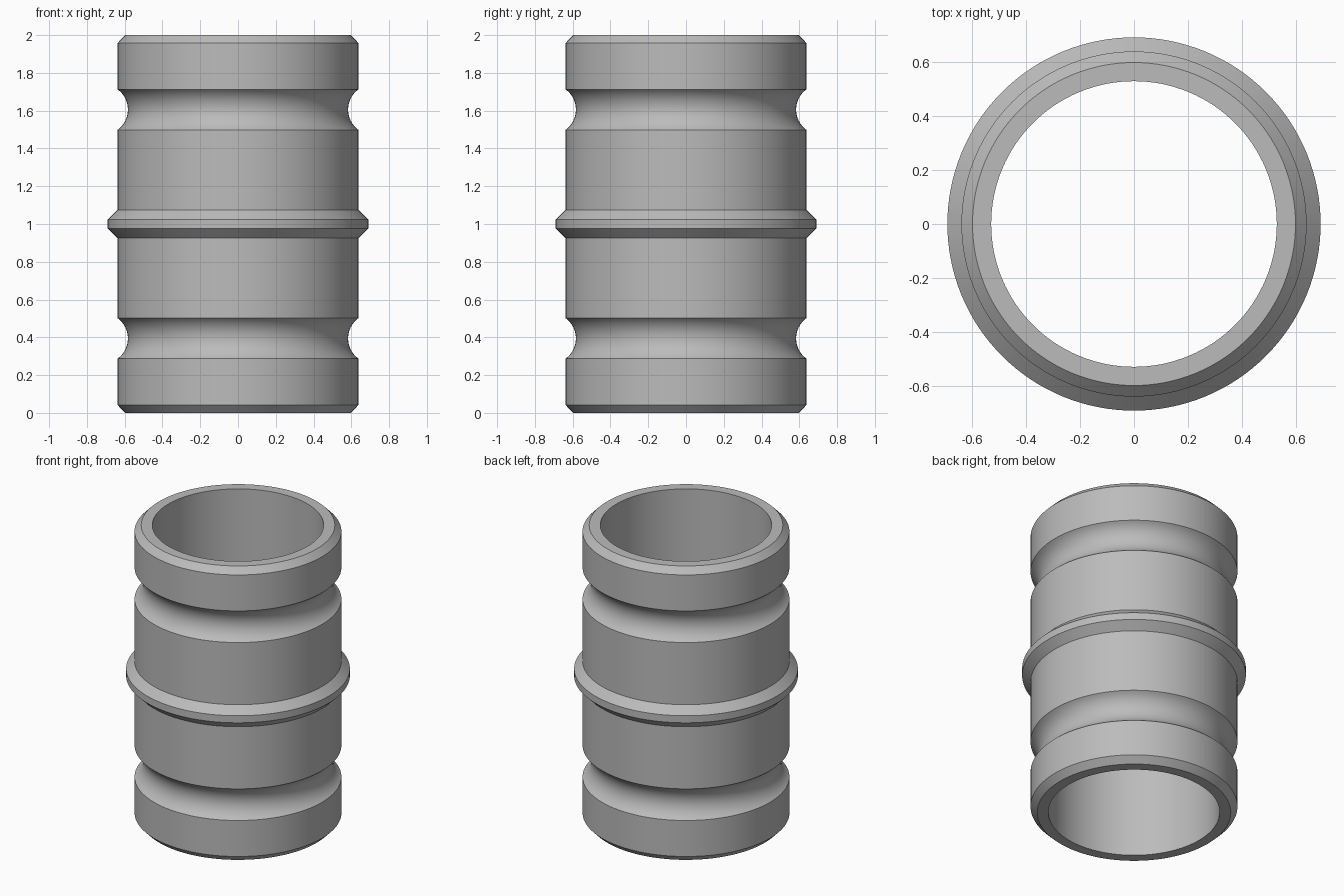
import bpy
import bmesh
import math

cube = bpy.data.objects.get("Cube")
if cube:
    bpy.data.objects.remove(cube, do_unlink=True)

SEGMENTS = 128
BODY, BORE, RIM, FLANGE, WAIST = 0.638, 0.528, 0.597, 0.69, 0.583

# Plain grey material
grey = bpy.data.materials.new("plain grey")
grey.use_nodes = True
colour = (0.5, 0.5, 0.5, 1)
grey.diffuse_color = colour
grey.node_tree.nodes["Principled BSDF"].inputs["Base Color"].default_value = colour


def groove(z_low, z_high, steps=16):
    """Circular arc cut into the outer wall, from z_low up to z_high."""
    half, depth = (z_high - z_low) / 2, BODY - WAIST
    radius = (half**2 + depth**2) / (2 * depth)
    sweep = math.asin(half / radius)
    mid = (z_low + z_high) / 2
    angles = [sweep * (2 * i / steps - 1) for i in range(steps + 1)]
    return [(WAIST + radius * (1 - math.cos(a)), mid + radius * math.sin(a)) for a in angles]


# Lower half of the wall section, mirrored for the upper half
lower = [(BORE, 0), (RIM, 0), (BODY, 0.042)]
lower += groove(0.287, 0.502)
lower += [(BODY, 0.925), (FLANGE, 0.976)]
profile = lower + [(r, 2 - z) for r, z in reversed(lower)]

# Revolve the closed section into the sleeve
bm = bmesh.new()
rings = []
for i in range(SEGMENTS):
    a = 2 * math.pi * i / SEGMENTS
    rings.append([bm.verts.new((r * math.cos(a), r * math.sin(a), z)) for r, z in profile])
count = len(profile)
for i, ring in enumerate(rings):
    following = rings[(i + 1) % SEGMENTS]
    for j in range(count):
        k = (j + 1) % count
        bm.faces.new((ring[j], following[j], following[k], ring[k]))
bmesh.ops.recalc_face_normals(bm, faces=bm.faces)
mesh = bpy.data.meshes.new("grooved_sleeve")
bm.to_mesh(mesh)
bm.free()
mesh.materials.append(grey)

sleeve = bpy.data.objects.new("grooved_sleeve", mesh)
bpy.context.collection.objects.link(sleeve)
bpy.ops.object.select_all(action="DESELECT")
sleeve.select_set(True)
bpy.context.view_layer.objects.active = sleeve
bpy.ops.object.shade_smooth_by_angle(angle=math.radians(30))
